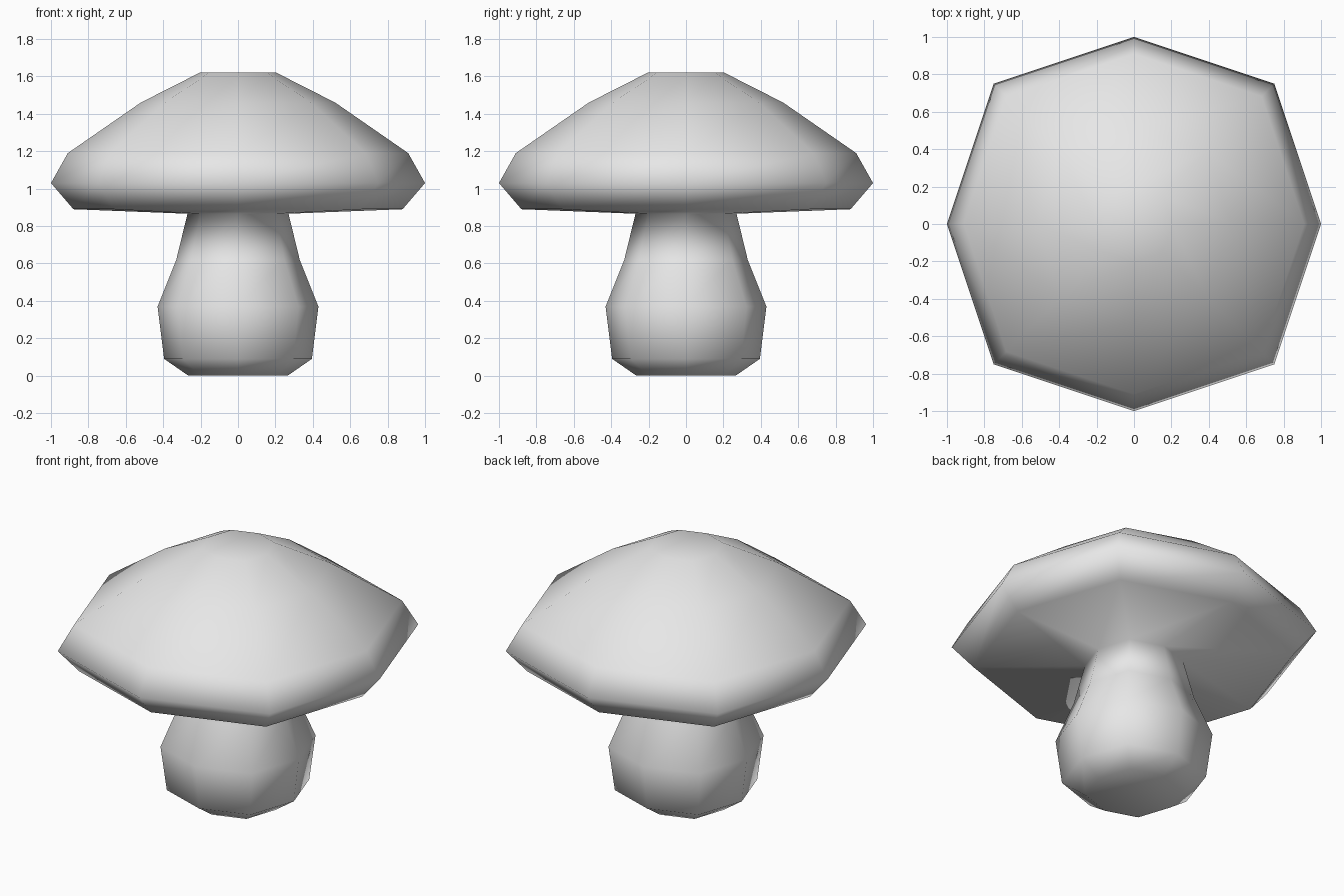
import bpy
import bmesh

if "Cube" in bpy.data.objects:
    bpy.data.objects.remove(bpy.data.objects["Cube"])

# One plain grey colour
grey = bpy.data.materials.new("plain grey")
grey.use_nodes = True
colour = (0.8, 0.8, 0.8, 1)
grey.diffuse_color = colour
grey.node_tree.nodes["Principled BSDF"].inputs["Base Color"].default_value = colour

# Squarish eight-sided outline: points on the axes, corners pushed out a little
CORNER = 0.75
outline = [(1, 0), (CORNER, CORNER), (0, 1), (-CORNER, CORNER),
           (-1, 0), (-CORNER, -CORNER), (0, -1), (CORNER, -CORNER)]

# Profile from foot to crown: (radius, height)
stem_profile = [(0.265, 0), (0.395, 0.09), (0.43, 0.37), (0.33, 0.62), (0.27, 0.866)]
cap_profile = [(0.88, 0.89), (1, 1.03), (0.91, 1.19), (0.52, 1.46), (0.205, 1.62)]


def lofted_object(name, profile, material):
    """Skin rings of the outline along the profile and close both ends."""
    bm = bmesh.new()
    rings = [[bm.verts.new((x * r, y * r, z)) for x, y in outline] for r, z in profile]
    count = len(outline)
    for low, high in zip(rings, rings[1:]):
        for i in range(count):
            j = (i + 1) % count
            bm.faces.new((low[i], low[j], high[j], high[i]))
    bm.faces.new(rings[0][::-1])
    bm.faces.new(rings[-1])
    for face in bm.faces:
        face.smooth = True
    mesh = bpy.data.meshes.new(name)
    bm.to_mesh(mesh)
    bm.free()
    mesh.materials.append(material)
    obj = bpy.data.objects.new(name, mesh)
    bpy.context.collection.objects.link(obj)
    return obj


# Stem and cap form one continuous smooth skin
lofted_object("mushroom", stem_profile + cap_profile, grey)
